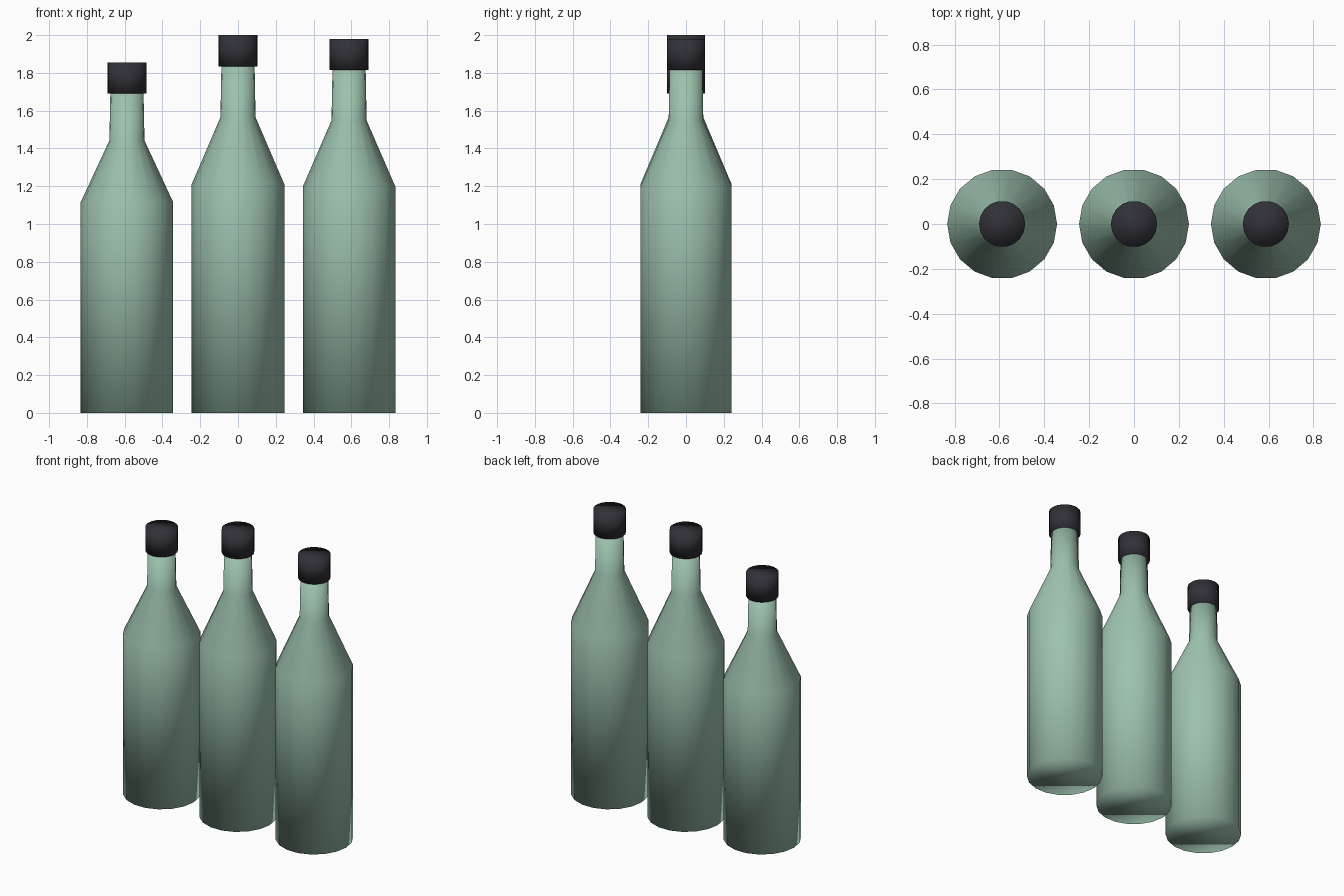
import bpy
import bmesh
from math import cos, sin, pi

SIDES = 18
CAP_HEIGHT = 0.165
CAP_RADIUS = 0.103

# Bottle outline as (radius, fraction of the glass height)
PROFILE = [(0.245, 0.0), (0.245, 0.66), (0.093, 0.853), (0.088, 1.0)]


def material(name, colour, roughness):
    mat = bpy.data.materials.new(name)
    mat.use_nodes = True
    mat.diffuse_color = colour
    shader = mat.node_tree.nodes["Principled BSDF"]
    shader.inputs["Base Color"].default_value = colour
    shader.inputs["Roughness"].default_value = roughness
    return mat


def lathe(name, outline, x, mat):
    """Spin an outline of (radius, height) around z and close both ends."""
    bm = bmesh.new()
    rings = []
    for radius, z in outline:
        angles = [2 * pi * i / SIDES for i in range(SIDES)]
        rings.append([bm.verts.new((radius * cos(a), radius * sin(a), z)) for a in angles])
    for low, high in zip(rings, rings[1:]):
        for i in range(SIDES):
            j = (i + 1) % SIDES
            bm.faces.new((low[i], low[j], high[j], high[i]))
    bm.faces.new(rings[0][::-1])
    bm.faces.new(rings[-1])
    for face in bm.faces:
        face.smooth = True
    mesh = bpy.data.meshes.new(name)
    bm.to_mesh(mesh)
    bm.free()
    mesh.materials.append(mat)
    obj = bpy.data.objects.new(name, mesh)
    obj.location.x = x
    bpy.context.collection.objects.link(obj)
    return obj


default = bpy.data.objects.get("Cube")
if default:
    bpy.data.objects.remove(default, do_unlink=True)

glass = material("green_glass", (0.34, 0.54, 0.42, 1), 0.4)
dark = material("dark_cap", (0.03, 0.03, 0.04, 1), 0.6)

# Three bottles of differing height, each with the same size of cap
for side, x, height in (("right", -0.588, 1.69), ("middle", 0.0, 1.835), ("left", 0.588, 1.815)):
    lathe(side + "_bottle", [(r, f * height) for r, f in PROFILE], x, glass)
    lathe(side + "_cap", [(CAP_RADIUS, height), (CAP_RADIUS, height + CAP_HEIGHT)], x, dark)
